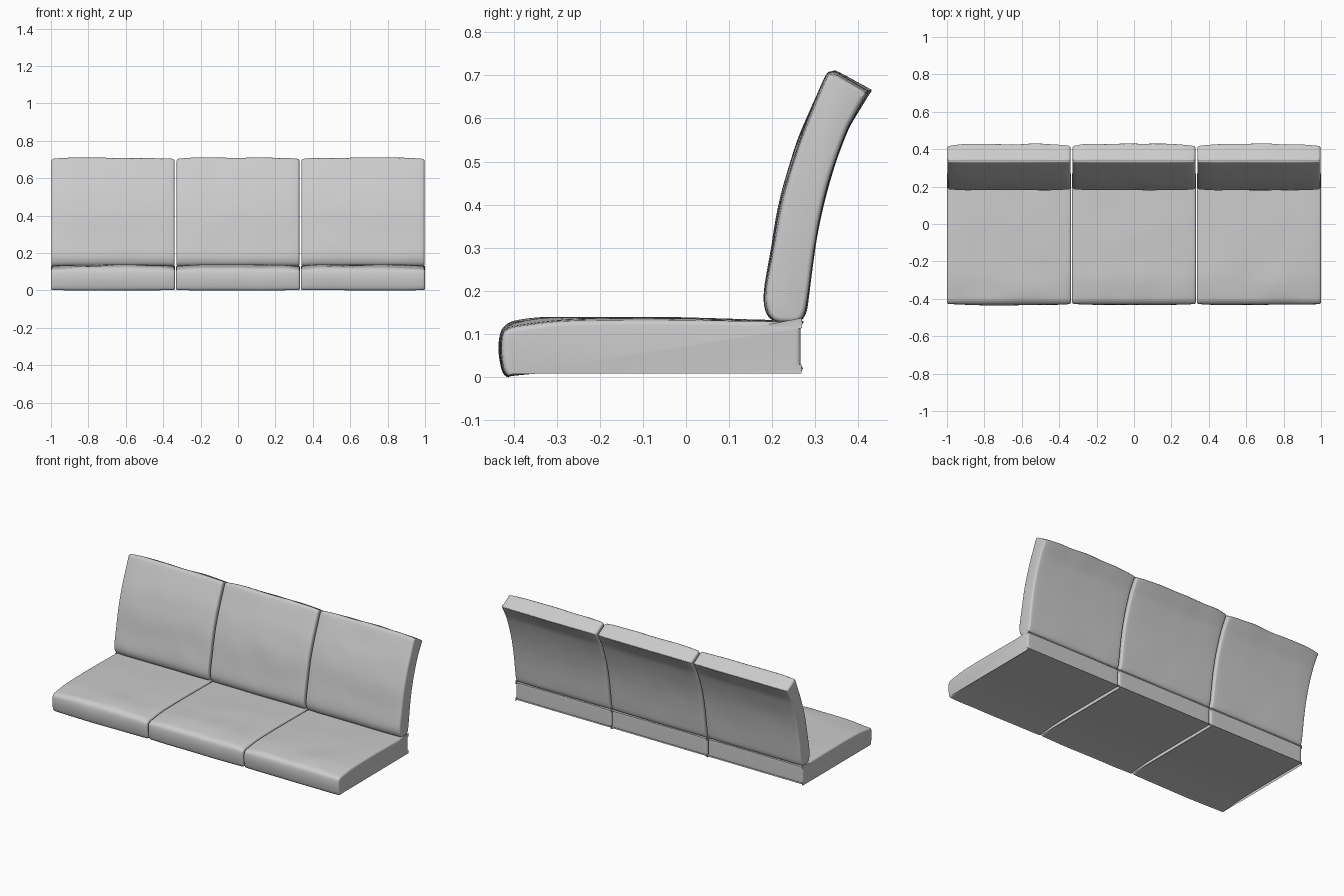
import bpy, bmesh, math
from mathutils import Vector, noise

if "Cube" in bpy.data.objects:
    bpy.data.objects.remove(bpy.data.objects["Cube"])

# Outlines in (y, z), counter-clockwise seen from the right: at the side seams and at the puffed middle
SEAT_SIDE = [(-0.413, 0.004), (-0.40, 0.004), (-0.30, 0.013), (-0.18, 0.017), (0.0, 0.018), (0.25, 0.018),
             (0.262, 0.021), (0.266, 0.032), (0.266, 0.115), (0.263, 0.124), (0.25, 0.128), (0.0, 0.131),
             (-0.18, 0.131), (-0.30, 0.127), (-0.39, 0.116), (-0.415, 0.108), (-0.425, 0.095),
             (-0.427, 0.06), (-0.422, 0.02)]
SEAT_MID = [(-0.413, 0.0), (-0.40, 0.003), (-0.30, 0.012), (-0.18, 0.017), (0.0, 0.018), (0.25, 0.018),
            (0.262, 0.021), (0.266, 0.032), (0.266, 0.115), (0.263, 0.126), (0.25, 0.131), (0.0, 0.138),
            (-0.18, 0.139), (-0.30, 0.140), (-0.39, 0.132), (-0.418, 0.121), (-0.431, 0.10),
            (-0.434, 0.06), (-0.426, 0.015)]
BACK_SIDE = [(0.205, 0.132), (0.235, 0.127), (0.262, 0.131), (0.275, 0.15), (0.284, 0.20), (0.296, 0.29),
             (0.312, 0.38), (0.335, 0.47), (0.375, 0.58), (0.412, 0.648), (0.415, 0.658), (0.408, 0.665),
             (0.35, 0.699), (0.338, 0.701), (0.326, 0.691), (0.297, 0.62), (0.262, 0.53), (0.229, 0.42),
             (0.205, 0.30), (0.187, 0.20), (0.190, 0.155)]
BACK_MID = [(0.202, 0.131), (0.235, 0.126), (0.264, 0.130), (0.279, 0.15), (0.287, 0.20), (0.299, 0.29),
            (0.315, 0.38), (0.339, 0.47), (0.380, 0.58), (0.426, 0.655), (0.432, 0.665), (0.422, 0.672),
            (0.355, 0.708), (0.338, 0.710), (0.322, 0.698), (0.288, 0.62), (0.251, 0.53), (0.219, 0.42),
            (0.197, 0.30), (0.180, 0.20), (0.183, 0.155)]


def smooth_loop(points, steps=5):
    """Closed Catmull-Rom curve through the points."""
    p = [Vector(q) for q in points]
    n, out = len(p), []
    for i in range(n):
        a, b, c, d = p[i - 1], p[i], p[(i + 1) % n], p[(i + 2) % n]
        k = min(1, 2.2 * min((b - a).length, (d - c).length) / (c - b).length)
        m0, m1 = (c - a) * 0.5 * k, (d - b) * 0.5 * k
        for s in range(steps):
            t = s / steps
            out.append(b * (2*t**3 - 3*t**2 + 1) + m0 * (t**3 - 2*t**2 + t)
                       + c * (3*t**2 - 2*t**3) + m1 * (t**3 - t**2))
    return out


def cushion(name, side, mid, x0, x1, seed, r=0.011):
    side, mid = smooth_loop(side), smooth_loop(mid)
    n = len(side)
    normals = []
    for i in range(n):
        t = side[(i + 1) % n] - side[i - 1]
        normals.append(Vector((t.y, -t.x)).normalized())
    # Stations across the width, with rounded side edges
    angles = [math.radians(a) for a in (0, 22, 45, 68)]
    left = [(x0 + r * (1 - math.cos(a)), r * (1 - math.sin(a))) for a in angles]
    inner = [(x0 + r + (x1 - x0 - 2 * r) * i / 32, 0) for i in range(33)]
    stations = left + inner + [(x0 + x1 - x, d) for x, d in reversed(left)]
    bm = bmesh.new()
    rings = []
    for x, inset in stations:
        u = (2 * x - x0 - x1) / (x1 - x0)
        ring = []
        for i in range(n):
            a, b = side[i], mid[i]
            # Soft uneven puffing towards the middle
            wob = noise.noise(Vector((x * 6, a.x * 6 + seed * 7, a.y * 6)))
            w = (1 - abs(u) ** 5) * (0.78 + 0.5 * wob)
            q = a.lerp(b, w) - normals[i] * inset
            ring.append(bm.verts.new((x, q.x, q.y)))
        rings.append(ring)
    for p, q in zip(rings, rings[1:]):
        for i in range(n):
            j = (i + 1) % n
            bm.faces.new((p[i], p[j], q[j], q[i]))
    bm.faces.new(rings[0])
    bm.faces.new(rings[-1][::-1])
    bmesh.ops.recalc_face_normals(bm, faces=bm.faces)
    mesh = bpy.data.meshes.new(name)
    bm.to_mesh(mesh)
    bm.free()
    obj = bpy.data.objects.new(name, mesh)
    bpy.context.collection.objects.link(obj)
    bpy.ops.object.select_all(action='DESELECT')
    obj.select_set(True)
    bpy.context.view_layer.objects.active = obj
    bpy.ops.object.shade_smooth_by_angle(angle=math.radians(50))


# Three seat cushions with three leaning back cushions
for k, (label, x0, x1) in enumerate((("left", -1.0, -0.336), ("middle", -0.331, 0.331), ("right", 0.336, 1.0))):
    cushion("seat_cushion_" + label, SEAT_SIDE, SEAT_MID, x0, x1, k + 1)
    cushion("back_cushion_" + label, BACK_SIDE, BACK_MID, x0 + 0.003, x1 - 0.003, k + 5)
